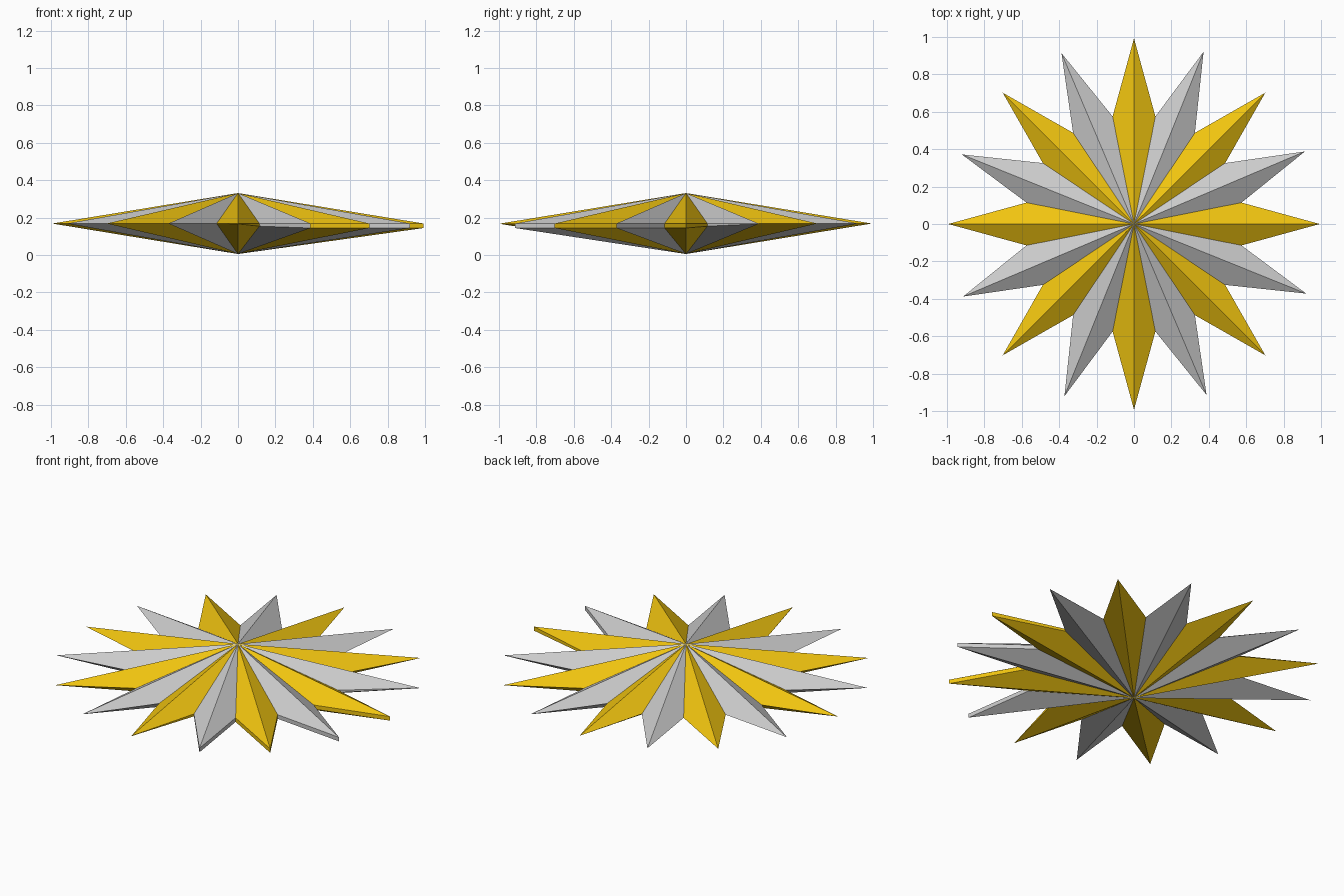
import bpy, bmesh
from math import radians, cos, sin

if "Cube" in bpy.data.objects:
    bpy.data.objects.remove(bpy.data.objects["Cube"])

MID, TOP, BOTTOM = 0.168, 0.331, 0.005
gold = bpy.data.materials.new("gold")
gold.diffuse_color = (0.87, 0.55, 0.005, 1)
gold.use_nodes = True
gold.node_tree.nodes["Principled BSDF"].inputs["Base Color"].default_value = gold.diffuse_color


def ring(radius, degrees, z):
    a = radians(degrees)
    return (radius * cos(a), radius * sin(a), z)


def lower_z(degrees):
    # the lower half drops away from the upper rim on the front-right side
    offset = abs((degrees + 33.75 + 180) % 360 - 180)
    drop = 0.024 * min(1, max(0, (58 - offset) / 22))
    return MID - drop


def build_rays(name, parity, twist, material=None):
    bm = bmesh.new()
    for i in range(parity, 16, 2):
        c = i * 22.5
        # outline: valley, tip, valley
        outline = [(0.586, c - 11.25, 0), (0.993, c, twist), (0.586, c + 11.25, 0)]
        up = [bm.verts.new(ring(r, a + t, MID)) for r, a, t in outline]
        low = [bm.verts.new(ring(r, a + t, lower_z(a))) for r, a, t in outline]
        peak = bm.verts.new((0, 0, TOP))
        base = bm.verts.new((0, 0, BOTTOM))
        for k in (0, 1):
            bm.faces.new((peak, up[k], up[k + 1]))
            bm.faces.new((base, low[k + 1], low[k]))
            # side wall between upper and lower rims
            bm.faces.new((low[k], low[k + 1], up[k + 1], up[k]))
    bmesh.ops.remove_doubles(bm, verts=bm.verts, dist=0.0005)
    mesh = bpy.data.meshes.new(name)
    bm.to_mesh(mesh)
    bm.free()
    if material:
        mesh.materials.append(material)
    obj = bpy.data.objects.new(name, mesh)
    bpy.context.collection.objects.link(obj)


# alternating rays of the sixteen-pointed star
build_rays("gold_rays", 0, 0, gold)
build_rays("grey_rays", 1, 0.5)
